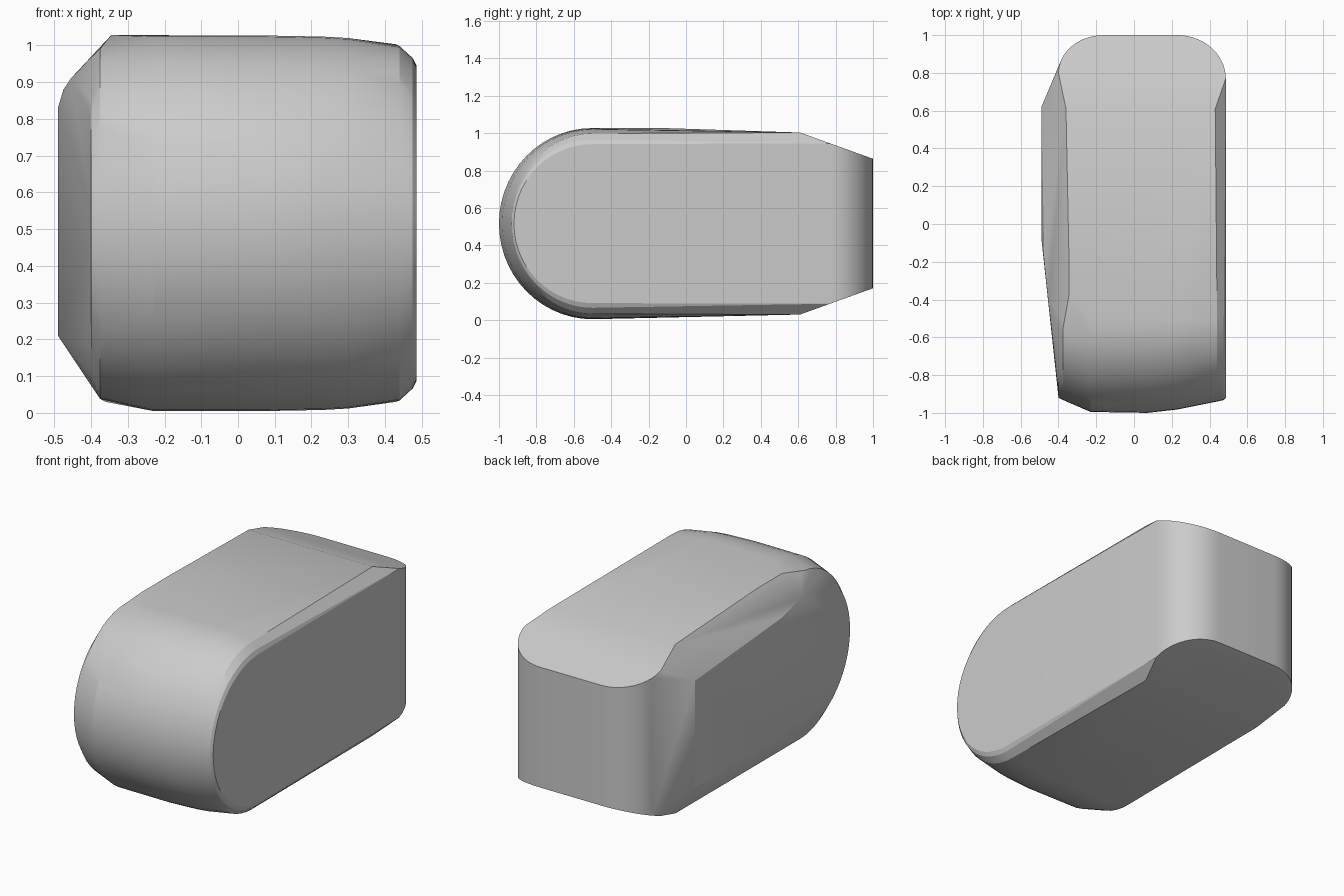
import bpy, bmesh, math

cube = bpy.data.objects.get("Cube")
if cube:
    bpy.data.objects.remove(cube, do_unlink=True)

ARC_Y, MID_Z = -0.5, 0.516


def half_ring(x, front, rz, steps=28):
    """Half ellipse that forms the rounded front at one width."""
    angles = [math.pi * (i / steps - 0.5) for i in range(steps + 1)]
    return [(x, ARC_Y - (ARC_Y - front) * math.cos(a), MID_Z + rz * math.sin(a)) for a in angles]


def corner(cx, cy, rx, ry, start, steps=10):
    """Quarter ellipse of the back outline, seen from above."""
    angles = [start + math.pi / 2 * i / steps for i in range(steps + 1)]
    return [(cx + rx * math.cos(a), cy + ry * math.sin(a)) for a in angles]


# Rounded front: x, foremost y, half height
points = []
for ring in [(-0.40, -0.92, 0.43), (-0.375, -0.932, 0.478), (-0.23, -0.995, 0.511),
             (0.07, -1.0, 0.511), (0.23, -0.982, 0.508), (0.30, -0.968, 0.504),
             (0.44, -0.94, 0.482), (0.475, -0.932, 0.45), (0.486, -0.92, 0.425)]:
    points += half_ring(*ring)

# Rounded back, cut by sloping planes above and below
outline = corner(0.23, 0.77, 0.256, 0.23, 0) + corner(-0.16, 0.80, 0.24, 0.20, math.pi / 2)
outline += [(0.43, 0.61), (-0.36, 0.61)]
for x, y in outline:
    slope = (y - 0.61) * 0.36
    points += [(x, y, 0.03 + slope), (x, y, 1.003 - slope)]

# Raised right flank and the top ridge beside it
for y in (0.62, -0.08):
    points += [(-0.49, y, 0.21), (-0.49, y, 0.83)]
points += [(-0.475, -0.20, 0.88), (-0.455, -0.40, 0.91),
           (-0.345, -0.38, 1.028), (-0.345, -0.15, 1.028)]

# Wrap the sections in one solid skin
bm = bmesh.new()
for p in points:
    bm.verts.new(p)
bmesh.ops.remove_doubles(bm, verts=bm.verts, dist=0.0005)
hull = bmesh.ops.convex_hull(bm, input=bm.verts)
loose = {g for g in hull["geom_interior"] + hull["geom_unused"] if isinstance(g, bmesh.types.BMVert)}
bmesh.ops.delete(bm, geom=list(loose), context='VERTS')
bmesh.ops.dissolve_limit(bm, angle_limit=math.radians(0.5), verts=bm.verts, edges=bm.edges)
bmesh.ops.recalc_face_normals(bm, faces=bm.faces)
mesh = bpy.data.meshes.new("rounded_block")
bm.to_mesh(mesh)
bm.free()
block = bpy.data.objects.new("rounded_block", mesh)
bpy.context.collection.objects.link(block)

# Plain grey
grey = bpy.data.materials.new("light grey")
grey.use_nodes = True
color = (0.6, 0.6, 0.6, 1)
grey.diffuse_color = color
grey.node_tree.nodes["Principled BSDF"].inputs["Base Color"].default_value = color
mesh.materials.append(grey)

bpy.ops.object.select_all(action='DESELECT')
block.select_set(True)
bpy.context.view_layer.objects.active = block
bpy.ops.object.shade_smooth_by_angle(angle=math.radians(20))
